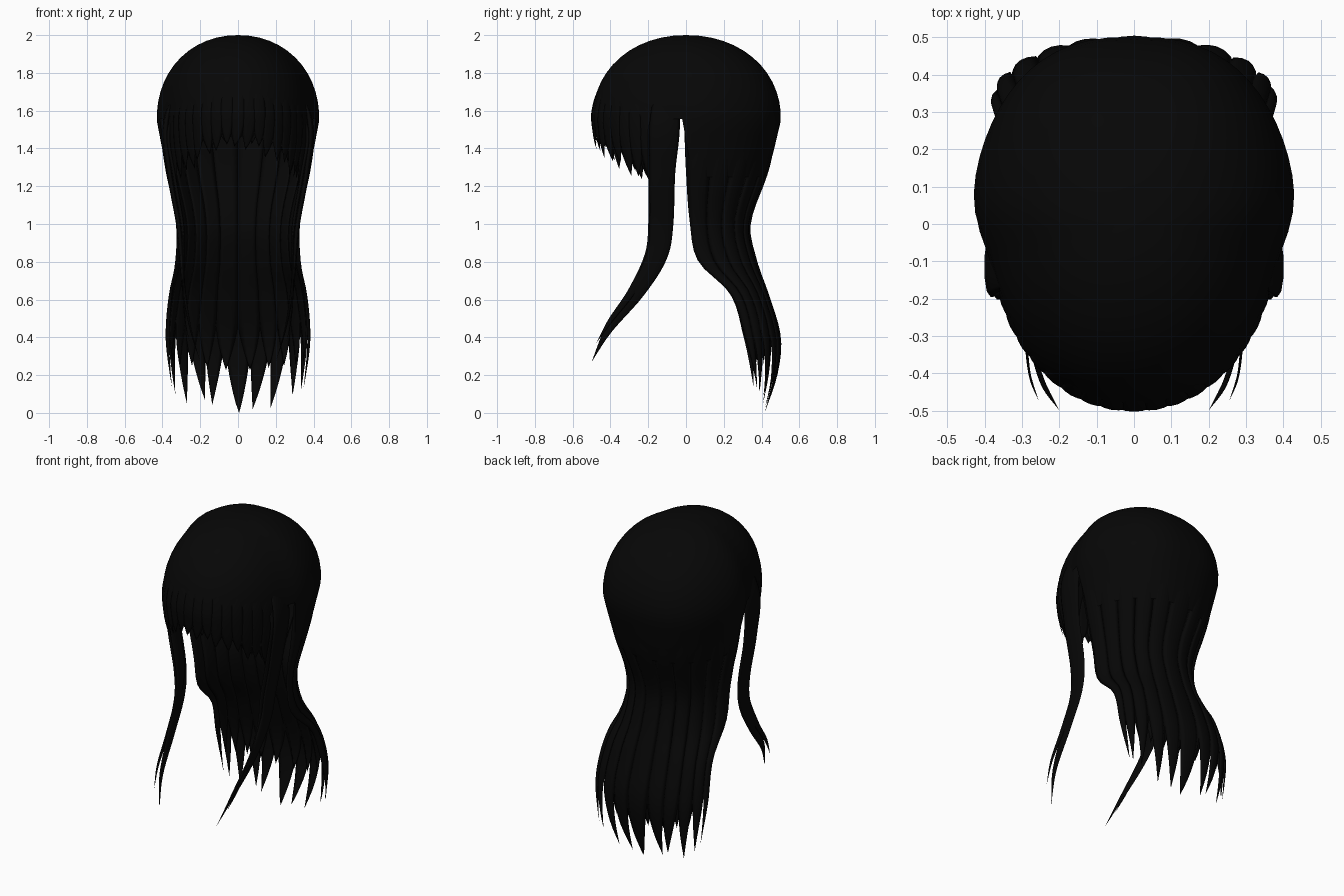
import bpy, bmesh, math, random
from mathutils import Vector

if "Cube" in bpy.data.objects:
    bpy.data.objects.remove(bpy.data.objects["Cube"])

random.seed(4)
mat = bpy.data.materials.new("black_hair")
mat.diffuse_color = (0.002, 0.002, 0.002, 1)
mat.use_nodes = True
mat.node_tree.nodes["Principled BSDF"].inputs["Base Color"].default_value = mat.diffuse_color


def sample(table, k):
    """Smooth interpolation of rows (key, values...) with rising keys."""
    k = min(max(k, table[0][0]), table[-1][0])
    i = 0
    while i < len(table) - 2 and k > table[i + 1][0]:
        i += 1

    def slope(j, c):
        p, q = table[max(j - 1, 0)], table[min(j + 1, len(table) - 1)]
        return (q[c] - p[c]) / (q[0] - p[0])
    a, b = table[i], table[i + 1]
    h = b[0] - a[0]
    t = (k - a[0]) / h
    return [(2*t**3 - 3*t*t + 1) * a[c] + (t**3 - 2*t*t + t) * h * slope(i, c)
            + (3*t*t - 2*t**3) * b[c] + (t**3 - t*t) * h * slope(i + 1, c)
            for c in range(1, len(a))]


# z, half width, front edge y, back y
BACK = [(0.0, .34, .37, .42), (.2, .37, .34, .48), (.4, .388, .30, .495), (.63, .365, .23, .43),
        (.8, .325, .06, .37), (1.0, .32, .015, .335), (1.3, .39, -.01, .44), (1.55, .442, -.02, .503)]
# z, half width, depth
FRONT = [(1.15, .34, .40), (1.4, .375, .475), (1.55, .385, .495)]


def surf(u, z, off=0.0):
    """Point on the hair envelope: u = angle from the back, z = height."""
    s, c = math.sin(u), math.cos(u)
    k = max(0, 1 - (max(0, z - 1.55) / .45) ** 2.15) ** .48
    ab, yf, yb = sample(BACK, z)
    af, d = sample(FRONT, z)
    m = .5 + .5 * math.tanh(c * 6)
    e0 = .78 + .1 * min(1, max(0, (1.5 - z) / .4))
    e = e0 if c > 0 else e0 + (.96 - e0) * min(1, -c * 3)
    x = math.copysign(abs(s) ** e, s) * (af + (ab - af) * m) * k
    y = (yf + (yb - yf) * c if c > 0 else yf * (1 + c) + d * c) * k
    lift = off * max(0, z - 1.55) / .45
    return Vector((x + s * off, y + c * off, z + lift))


def make(name, bm):
    bmesh.ops.remove_doubles(bm, verts=bm.verts, dist=1e-5)
    bmesh.ops.recalc_face_normals(bm, faces=bm.faces)
    me = bpy.data.meshes.new(name)
    bm.to_mesh(me)
    bm.free()
    ob = bpy.data.objects.new(name, me)
    bpy.context.collection.objects.link(ob)
    me.materials.append(mat)
    for p in me.polygons:
        p.use_smooth = True


def skin(bm, rings, closed=True):
    vs = [[bm.verts.new(p) for p in r] for r in rings]
    n = len(vs[0])
    for a, b in zip(vs, vs[1:]):
        for i in range(n if closed else n - 1):
            bm.faces.new((a[i], a[(i + 1) % n], b[(i + 1) % n], b[i]))


def lock(bm, u0, w, z0, z1, off, taper, drift=0.0, bulge=.012, rows=22, blend=.3):
    """Lens-section lock lying on the envelope and ending in a point."""
    rings = []
    for r in range(rows + 1):
        t = r / rows
        z = z0 + (z1 - z0) * t
        q = max(0, (t - taper) / (1 - taper))
        ww = w * max(0, 1 - q ** 2)
        u = u0 + drift * q * q
        o = off - .02 * max(0, 1 - t / blend)
        g = bulge * max(0, 1 - q * q) * min(1, .3 + t / blend)
        ks = [-1, -.5, 0, .5, 1]
        ring = [surf(u + k * ww, z, o + g * (1 - k * k)) for k in ks]
        ring += [surf(u + k * ww, z, o - g * .6 * (1 - k * k)) for k in (.5, 0, -.5)]
        rings.append(ring)
    skin(bm, rings)


# scalp cap, notched above the ears
bm = bmesh.new()
N, rings = 64, []
for r in range(19):
    ring = []
    for i in range(N + 1):
        u = 2 * math.pi * i / N
        c = math.cos(u)
        zb = 1.25 if c > .05 else 1.555 if c > -.15 else 1.46
        t = r / 18
        z = 1.56 + .44 * math.cos(t / .7 * math.pi / 2) if t < .7 else 1.56 + (zb - 1.56) * (t - .7) / .3
        ring.append(surf(u, max(z, zb)))
    rings.append(ring)
skin(bm, rings, False)
make("scalp_cap", bm)

# long back hair: outer layer of pointed locks and a shorter inner layer
bm = bmesh.new()
n = 11
for i in range(n):
    f = (i + .5) / n * 2 - 1
    z1 = .15 * abs(f) ** 2 + (random.uniform(.0, .05) if i != n // 2 else -.001)
    lock(bm, f * math.radians(88), .155, 1.68, z1, -.004, .7, random.uniform(-.14, .14), rows=32)
make("back_hair_outer", bm)
bm = bmesh.new()
for i in range(n - 1):
    f = (i + 1) / n * 2 - 1
    lock(bm, f * math.radians(84), .15, 1.6, .22 + .06 * abs(f), -.016, .75, .06 * f, rows=30)
make("back_hair_inner", bm)

# fringe: tips step lower towards the temples
bm = bmesh.new()
n = 17
for layer in range(2):
    for i in range(n - layer):
        f = (i + .5 + layer * .5) / n * 2 - 1
        a = f * math.radians(70)
        y = .48 * math.cos(a)
        z1 = 1.185 + .2 * (y - .2) / .26 + random.uniform(-.02, .03) + .04 * layer
        lock(bm, math.pi + a, .1, 1.86, min(z1, 1.43), .002 - .008 * layer, .65,
             random.uniform(-.06, .06), .006, 18, .6)
make("fringe", bm)

# side locks in front of the ears, sweeping forward: t, x, y, z, half width
OUTER = [(0, .28, -.10, 1.82, .04), (1, .38, -.112, 1.54, .08), (2, .362, -.125, 1.27, .068),
         (3, .315, -.13, 1.0, .063), (4, .30, -.155, .83, .055), (5, .285, -.26, .64, .04),
         (6, .25, -.41, .44, .02), (7, .2, -.50, .27, 0)]
INNER = [(0, .27, -.13, 1.75, .04), (1, .365, -.14, 1.5, .06), (2, .34, -.15, 1.27, .05),
         (3, .295, -.155, 1.0, .045), (4, .29, -.19, .83, .03), (5, .29, -.29, .64, .02),
         (6, .28, -.40, .49, .012), (7, .255, -.475, .37, 0)]
for side, name in ((1, "right"), (-1, "left")):
    bm = bmesh.new()
    for path in (OUTER, INNER):
        rings = []
        for r in range(43):
            t = r / 6
            x, y, z, w = sample(path, t)
            p, q = sample(path, t - .1), sample(path, t + .1)
            d = Vector((0, q[1] - p[1], q[2] - p[2])).normalized()
            across = Vector((0, -d.z, d.y))
            ring = []
            for a in range(10):
                g = a * math.pi / 5
                v = Vector((x, y, z)) + across * w * math.cos(g) + Vector((.22 * w * math.sin(g), 0, 0))
                v.x *= side
                ring.append(v)
            rings.append(ring)
        skin(bm, rings)
    make(name + "_side_lock", bm)
